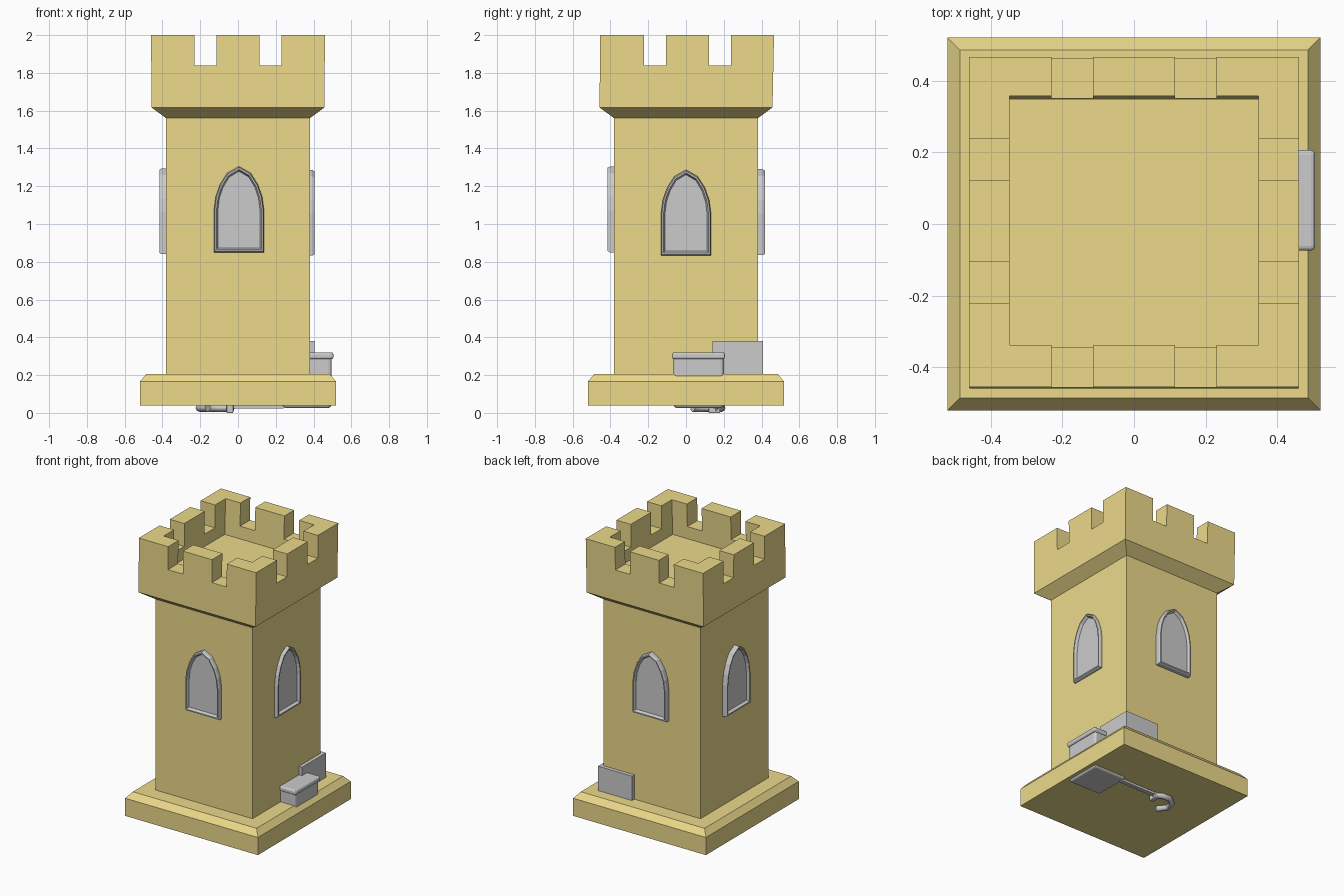
import bpy, bmesh, math
from mathutils import Matrix, Vector

if "Cube" in bpy.data.objects:
    bpy.data.objects.remove(bpy.data.objects["Cube"])

stone = bpy.data.materials.new("stone")
stone.diffuse_color = (0.84, 0.70, 0.26, 1)
stone.use_nodes = True
stone.node_tree.nodes["Principled BSDF"].inputs["Base Color"].default_value = stone.diffuse_color


def finish(bm, name, mat=None):
    bmesh.ops.recalc_face_normals(bm, faces=bm.faces)
    me = bpy.data.meshes.new(name)
    bm.to_mesh(me)
    bm.free()
    ob = bpy.data.objects.new(name, me)
    bpy.context.collection.objects.link(ob)
    if mat:
        me.materials.append(mat)
    return ob


def loft(loops, name, mat=None, matrix=Matrix()):
    """Skin a list of equal-length point loops and cap both ends."""
    bm = bmesh.new()
    rows = [[bm.verts.new(matrix @ Vector(p)) for p in lp] for lp in loops]
    n = len(rows[0])
    for a, b in zip(rows, rows[1:]):
        for i in range(n):
            j = (i + 1) % n
            bm.faces.new((a[i], a[j], b[j], b[i]))
    bm.faces.new(rows[0])
    bm.faces.new(rows[-1])
    return finish(bm, name, mat)


def box(name, x0, x1, y0, y1, z0, z1, bevel=0):
    sq = [(x0, y0), (x1, y0), (x1, y1), (x0, y1)]
    ob = loft([[(x, y, z) for x, y in sq] for z in (z0, z1)], name)
    if bevel:
        m = ob.modifiers.new("bevel", 'BEVEL')
        m.width, m.segments = bevel, 3
    return ob


# Tower: stacked square rings (half width, height, y shift), parapet well included
rings = [(.52, .04, 0), (.52, .165, 0), (.485, .207, 0), (.38, .207, 0),
         (.38, 1.56, 0), (.458, 1.617, 0), (.46, 2, .006),
         (.347, 2, .01), (.347, 1.75, 0)]
tower = loft([[(sx * h, sy * h + dy, z) for sx, sy in ((-1, -1), (1, -1), (1, 1), (-1, 1))]
              for h, z, dy in rings], "tower", stone)

# Battlement gaps, each cut straight through both opposite walls
for s in (-1, 1):
    c = s * .172
    cuts = [box("gap_cutter", c - .058, c + .058, -.7, .7, 1.838, 2.1),
            box("gap_cutter", -.7, .7, c - .05, c + .066, 1.838, 2.1)]
    for cut in cuts:
        cut.hide_render = True
        cut.hide_set(True)
        m = tower.modifiers.new("gap", 'BOOLEAN')
        m.operation, m.solver, m.object = 'DIFFERENCE', 'EXACT', cut

# Arched windows: raised frame around a recessed pane, one per wall
half = [(.133, 0), (.133, .22), (.123, .295), (.1, .36), (.062, .42)]
arch = half + [(0, .455)] + [(-x, z) for x, z in reversed(half)]


def window(name, angle, cx, z0, out):
    def loop(depth, sx, sz):
        return [(cx + x * sx, -depth, z0 + .22 + (z - .22) * sz) for x, z in arch]
    loft([loop(.36, 1, 1), loop(out - .012, 1, 1), loop(out, .96, .97),
          loop(out, .9, .93), loop(out - .02, .84, .89)],
         name, None, Matrix.Rotation(math.radians(angle), 4, 'Z'))


window("front_window", 0, .005, .85, .415)
window("right_window", 90, 0, .832, .404)
window("back_window", 180, 0, .835, .418)
window("left_window", 270, 0, .84, .415)

# Corner block and lidded chest sunk into the plinth
box("corner_block", .138, .405, .14, .407, .11, .38)
box("chest_body", .235, .495, -.066, .2, .026, .3, .018)
box("chest_lid", .225, .505, -.074, .206, .285, .32, .012)

# Hooked bar showing under the plinth
cu = bpy.data.curves.new("hook", 'CURVE')
cu.dimensions = '3D'
cu.bevel_depth, cu.bevel_resolution, cu.resolution_u = .02, 2, 4
cu.use_fill_caps = True
path = [(-.03, .15), (-.08, .185), (-.14, .19), (-.19, .15), (-.205, .09), (-.16, .035)]
sp = cu.splines.new('POLY')
sp.points.add(len(path) - 1)
for p, (x, y) in zip(sp.points, path):
    p.co = (x, y, .026, 1)
hook = bpy.data.objects.new("hook", cu)
bpy.context.collection.objects.link(hook)
box("bar", -.04, .24, .145, .175, .024, .05)
box("bar_collar", -.06, -.025, .12, .18, 0, .05, .005)
